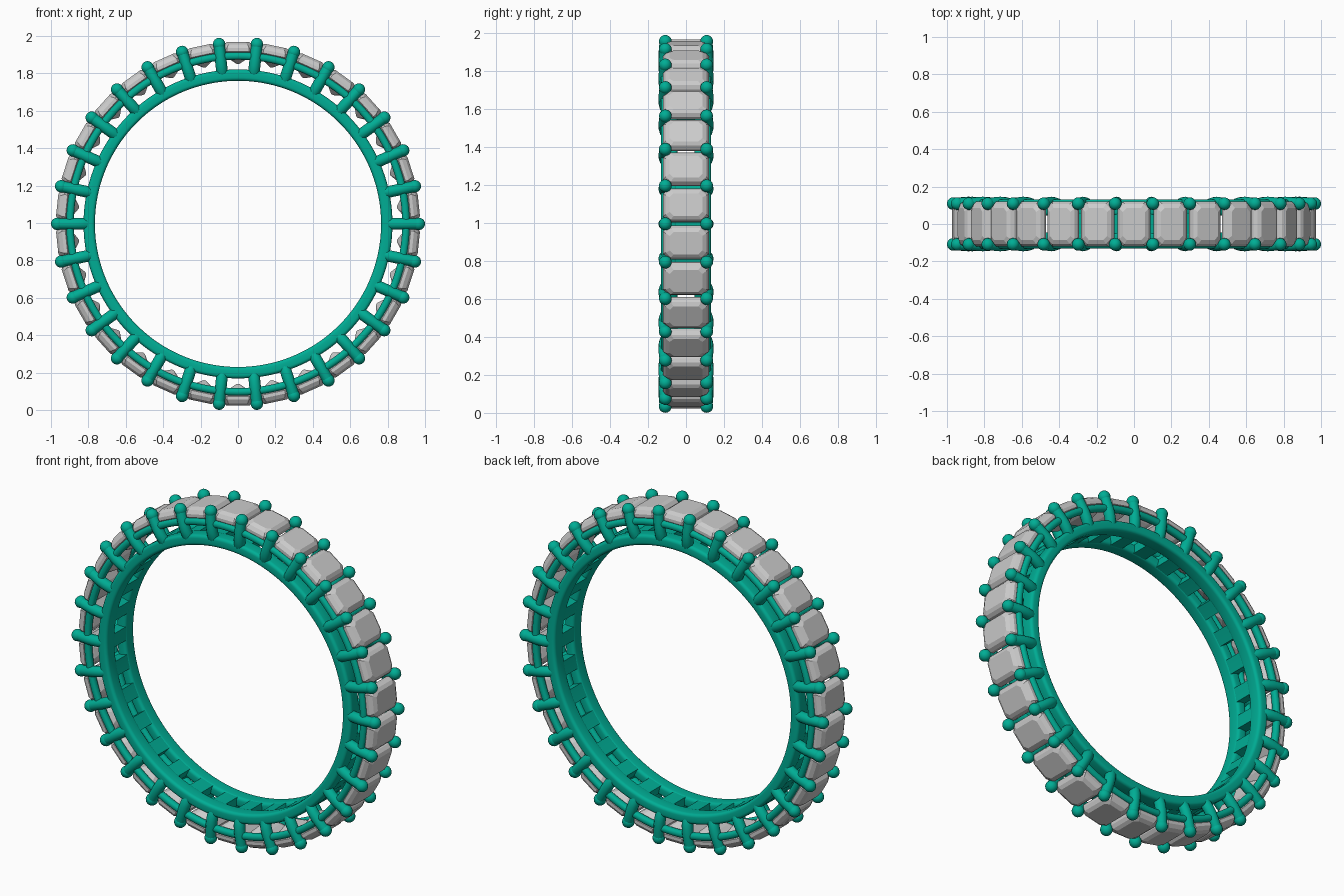
import bpy, bmesh, math
from mathutils import Matrix, Vector

if "Cube" in bpy.data.objects:
    bpy.data.objects.remove(bpy.data.objects["Cube"])

N = 30                      # stones around the ring
PITCH = 2 * math.pi / N
CENTRE = Matrix.Translation((0, 0, 0.995))

metal = bpy.data.materials.new("green_metal")
metal.diffuse_color = (0.0, 0.42, 0.30, 1)
metal.use_nodes = True
metal.node_tree.nodes["Principled BSDF"].inputs["Base Color"].default_value = metal.diffuse_color


def finish(name, bm, mat=None, smooth=True):
    bmesh.ops.recalc_face_normals(bm, faces=bm.faces[:])
    me = bpy.data.meshes.new(name)
    bm.to_mesh(me)
    bm.free()
    ob = bpy.data.objects.new(name, me)
    bpy.context.collection.objects.link(ob)
    if mat:
        me.materials.append(mat)
    if smooth:
        bpy.ops.object.select_all(action='DESELECT')
        ob.select_set(True)
        bpy.context.view_layer.objects.active = ob
        bpy.ops.object.shade_smooth_by_angle(angle=math.radians(40))
    return ob


def skin(bm, rings, closed=False):
    """Bridge equal vertex rings; cap the ends unless closed."""
    vs = [[bm.verts.new(p) for p in r] for r in rings]
    n = len(vs[0])
    for i in range(len(vs) if closed else len(vs) - 1):
        a, b = vs[i], vs[(i + 1) % len(vs)]
        for j in range(n):
            k = (j + 1) % n
            bm.faces.new((a[j], a[k], b[k], b[j]))
    if not closed:
        bm.faces.new(vs[0])
        bm.faces.new(vs[-1])


def station(i):
    return CENTRE @ Matrix.Rotation(i * PITCH, 4, 'Y')


def rounded_rect(y0, y1, r0, r1, rad, seg=4):
    pts = []
    for q, (cy, cr) in enumerate([(y1 - rad, r1 - rad), (y0 + rad, r1 - rad),
                                  (y0 + rad, r0 + rad), (y1 - rad, r0 + rad)]):
        for s in range(seg + 1):
            a = (q + s / seg) * math.pi / 2
            pts.append((cy + rad * math.cos(a), cr + rad * math.sin(a)))
    return pts


def hoop(name, profile, steps=150):
    bm = bmesh.new()
    for side in (-1, 1):
        skin(bm, [[station(i * N / steps) @ Vector((0, side * y, r)) for y, r in profile]
                  for i in range(steps)], closed=True)
    return finish(name, bm, metal)


# Inner band edges and the thin gallery rails under the stones
hoop("inner_band", rounded_rect(0.045, 0.13, 0.765, 0.826, 0.018))
hoop("gallery_rails", rounded_rect(0.09, 0.132, 0.878, 0.918, 0.018))

# Bridges across the inner band, between the openings under the stones
bm = bmesh.new()
for i in range(N):
    rings = []
    for y in (-0.07, 0.07):
        rings.append([station(i + 0.5 + t) @ Vector((0, y, r))
                      for t, r in ((-0.25, 0.768), (0, 0.768), (0.25, 0.768),
                                   (0.25, 0.822), (0, 0.822), (-0.25, 0.822))])
    skin(bm, rings)
finish("band_bridges", bm, metal)

# Bowed prongs with ball tips, one pair between each two stones
path = [(0.098, 0.795), (0.108, 0.82), (0.113, 0.85), (0.115, 0.885),
        (0.113, 0.925), (0.109, 0.966)]
radii = [0.030, 0.031, 0.031, 0.031, 0.030, 0.030]
bm = bmesh.new()
for i in range(N):
    m = station(i + 0.5)
    for side in (-1, 1):
        skin(bm, [[m @ Vector((rad * math.cos(a), side * (y + rad * math.sin(a)), r))
                   for a in (k * math.pi / 6 for k in range(12))]
                  for (y, r), rad in zip(path, radii)])
        bmesh.ops.create_uvsphere(bm, u_segments=14, v_segments=10, radius=0.034,
                                  matrix=m @ Matrix.Translation((0, side * 0.109, 0.966)))
finish("prongs", bm, metal)


# Faceted rectangular stones with cut corners
def octagon(m, hx, hy, cut, z):
    q = [(hx, hy - cut), (hx - cut, hy), (cut - hx, hy), (-hx, hy - cut),
         (-hx, cut - hy), (cut - hx, -hy), (hx - cut, -hy), (hx, cut - hy)]
    return [m @ Vector((x, y, z)) for x, y in q]


levels = [(0.006, 0.03, 0.003, 0.855), (0.052, 0.078, 0.02, 0.885),
          (0.089, 0.12, 0.03, 0.922), (0.089, 0.12, 0.03, 0.940),
          (0.078, 0.107, 0.027, 0.960), (0.060, 0.086, 0.021, 0.972)]
bm = bmesh.new()
for i in range(N):
    skin(bm, [octagon(station(i), *lv) for lv in levels])
finish("stones", bm, smooth=False)
